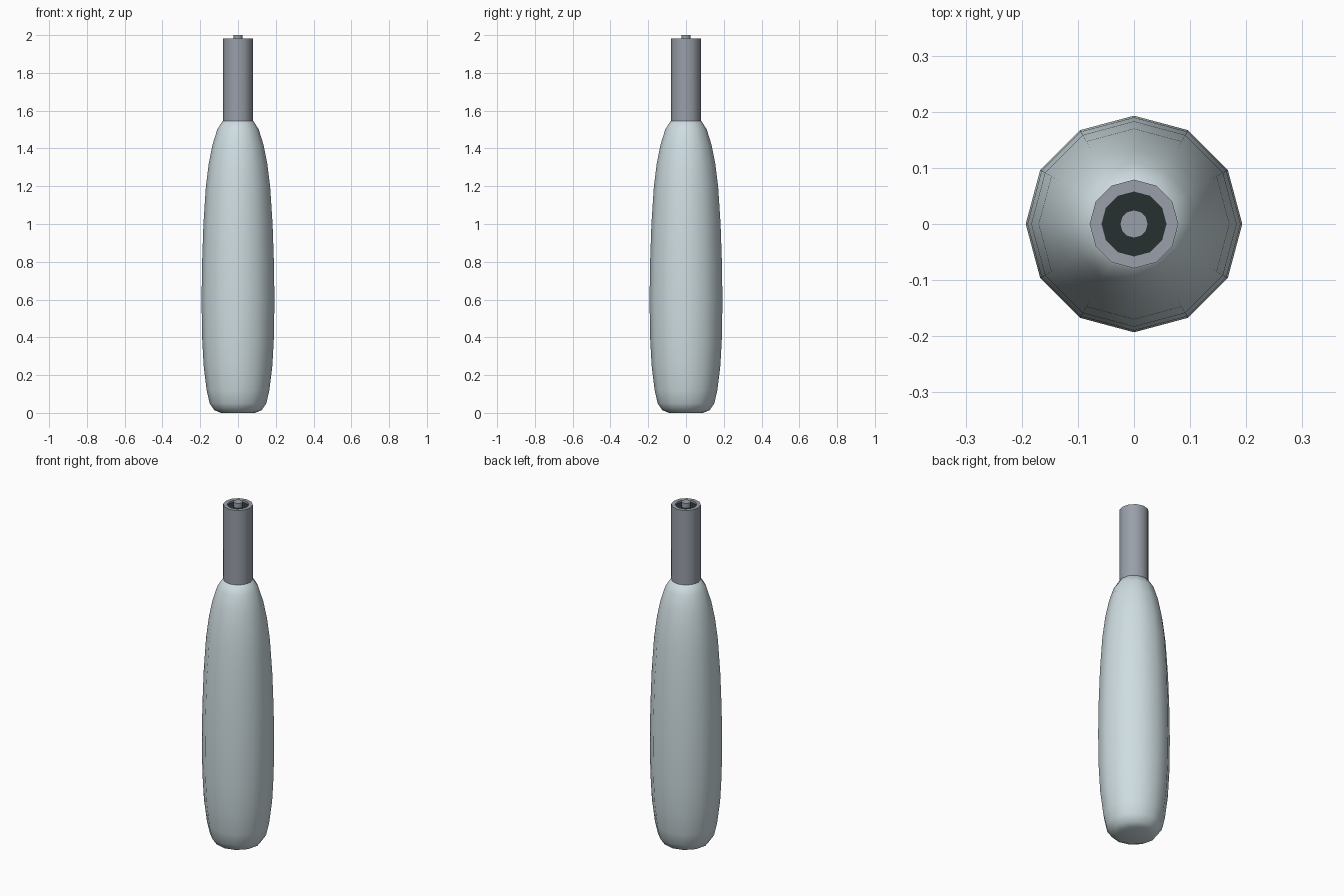
import bpy, bmesh, math

if "Cube" in bpy.data.objects:
    bpy.data.objects.remove(bpy.data.objects["Cube"])

SIDES = 12


def material(name, color):
    m = bpy.data.materials.new(name)
    m.diffuse_color = (*color, 1)
    m.use_nodes = True
    m.node_tree.nodes["Principled BSDF"].inputs["Base Color"].default_value = m.diffuse_color
    return m


def lathe(name, profile, mat, angle=40):
    """Revolve (radius, z) points about z; radius 0 makes a pole."""
    bm = bmesh.new()
    pts = [bm.verts.new((r, 0, z)) for r, z in profile]
    edges = [bm.edges.new(p) for p in zip(pts, pts[1:])]
    bmesh.ops.spin(bm, geom=pts + edges, axis=(0, 0, 1), cent=(0, 0, 0),
                   angle=math.tau, steps=SIDES, use_duplicate=False)
    bmesh.ops.remove_doubles(bm, verts=bm.verts[:], dist=1e-4)
    bmesh.ops.recalc_face_normals(bm, faces=bm.faces[:])
    me = bpy.data.meshes.new(name)
    bm.to_mesh(me)
    bm.free()
    ob = bpy.data.objects.new(name, me)
    bpy.context.collection.objects.link(ob)
    me.materials.append(mat)
    bpy.ops.object.select_all(action='DESELECT')
    ob.select_set(True)
    bpy.context.view_layer.objects.active = ob
    bpy.ops.object.shade_smooth_by_angle(angle=math.radians(angle))
    return ob


shell = material("pale_shell", (0.62, 0.72, 0.75))
metal = material("grey_metal", (0.32, 0.35, 0.40))
dark = material("dark_insulator", (0.02, 0.03, 0.03))

# Swollen body with rounded base and tapered shoulder
lathe("body", [(0, 0), (0.09, 0), (0.125, 0.014), (0.15, 0.05), (0.166, 0.12),
               (0.182, 0.25), (0.19, 0.4), (0.193, 0.6), (0.19, 0.8),
               (0.183, 1.0), (0.17, 1.2), (0.155, 1.32), (0.135, 1.42),
               (0.11, 1.5), (0.082, 1.545), (0.07, 1.55), (0, 1.55)], shell)

# Metal neck with open rim
lathe("neck", [(0, 1.545), (0.079, 1.545), (0.079, 1.983), (0.057, 1.983),
               (0.057, 1.95), (0, 1.95)], metal)

# Dark insulating ring inside the rim
lathe("insulator", [(0.024, 1.945), (0.057, 1.945), (0.057, 1.972),
                    (0.024, 1.972), (0.024, 1.945)], dark)

# Central contact pin
lathe("contact_pin", [(0, 1.945), (0.025, 1.945), (0.025, 2.0), (0, 2.0)], metal)
